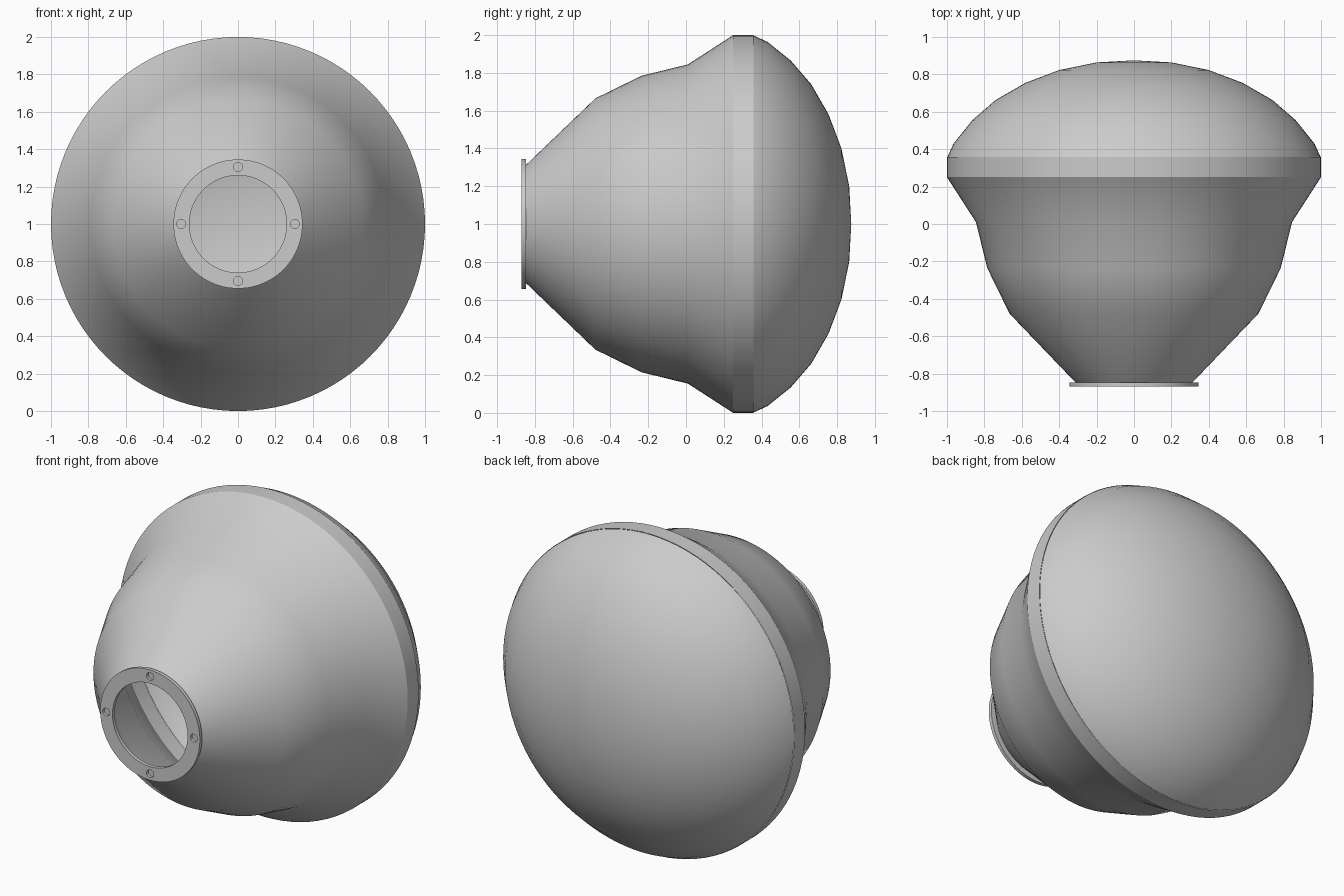
import bpy, bmesh, math
from mathutils import Matrix, Vector

cube = bpy.data.objects.get("Cube")
if cube:
    bpy.data.objects.remove(cube, do_unlink=True)

SEGMENTS = 96
CENTRE = Vector((0, 0, 1))

grey = bpy.data.materials.new("plain_grey")
grey.use_nodes = True
colour = (0.6, 0.6, 0.6, 1)
grey.diffuse_color = colour
grey.node_tree.nodes["Principled BSDF"].inputs["Base Color"].default_value = colour


def finish(name, bm):
    mesh = bpy.data.meshes.new(name)
    bm.to_mesh(mesh)
    bm.free()
    mesh.materials.append(grey)
    obj = bpy.data.objects.new(name, mesh)
    bpy.context.collection.objects.link(obj)
    return obj


def smooth(obj):
    bpy.ops.object.select_all(action='DESELECT')
    obj.select_set(True)
    bpy.context.view_layer.objects.active = obj
    bpy.ops.object.shade_smooth_by_angle(angle=math.radians(25))


def lathe(name, profile, closed=False):
    """Spin (radius, y) points around the horizontal axis."""
    bm = bmesh.new()
    verts = [bm.verts.new(CENTRE + Vector((r, y, 0))) for r, y in profile]
    pairs = list(zip(verts, verts[1:]))
    if closed:
        pairs.append((verts[-1], verts[0]))
    edges = [bm.edges.new(p) for p in pairs]
    bmesh.ops.spin(bm, geom=verts + edges, cent=CENTRE, axis=(0, 1, 0),
                   angle=math.tau, steps=SEGMENTS, use_merge=True)
    bmesh.ops.remove_doubles(bm, verts=bm.verts, dist=0.0001)
    bmesh.ops.recalc_face_normals(bm, faces=bm.faces)
    # Open shells face away from the middle
    if not closed and sum((f.calc_center_median() - CENTRE).dot(f.normal) for f in bm.faces) < 0:
        bmesh.ops.reverse_faces(bm, faces=bm.faces)
    return finish(name, bm)


# Flared body, rim band and domed back
smooth(lathe("flared_body", [(0.31, -0.85), (0.665, -0.48), (0.785, -0.235),
                             (0.845, 0.01), (1, 0.25)]))
smooth(lathe("rim_band", [(1, 0.25), (1, 0.358)]))
smooth(lathe("domed_back", [(0.998, 0.358), (0.965, 0.43), (0.865, 0.555), (0.74, 0.663),
                            (0.58, 0.755), (0.4, 0.823), (0.2, 0.864), (0, 0.875)]))

# Mounting ring with four bolt recesses
ring = lathe("mounting_ring", [(0.26, -0.87), (0.345, -0.87),
                               (0.345, -0.848), (0.26, -0.848)], closed=True)
bm = bmesh.new()
for i in range(4):
    a = i * math.pi / 2
    place = Matrix.Translation(CENTRE + Vector((0.304 * math.cos(a), -0.87, 0.304 * math.sin(a))))
    bmesh.ops.create_cone(bm, cap_ends=True, segments=24, radius1=0.024, radius2=0.024,
                          depth=0.034, matrix=place @ Matrix.Rotation(math.pi / 2, 4, 'X'))
cutter = finish("bolt_cutter", bm)
cutter.hide_render = True
cut = ring.modifiers.new("bolt_recesses", 'BOOLEAN')
cut.object = cutter
cut.solver = 'EXACT'
bpy.context.view_layer.objects.active = ring
bpy.ops.object.modifier_apply(modifier=cut.name)
bpy.data.objects.remove(cutter, do_unlink=True)
smooth(ring)
